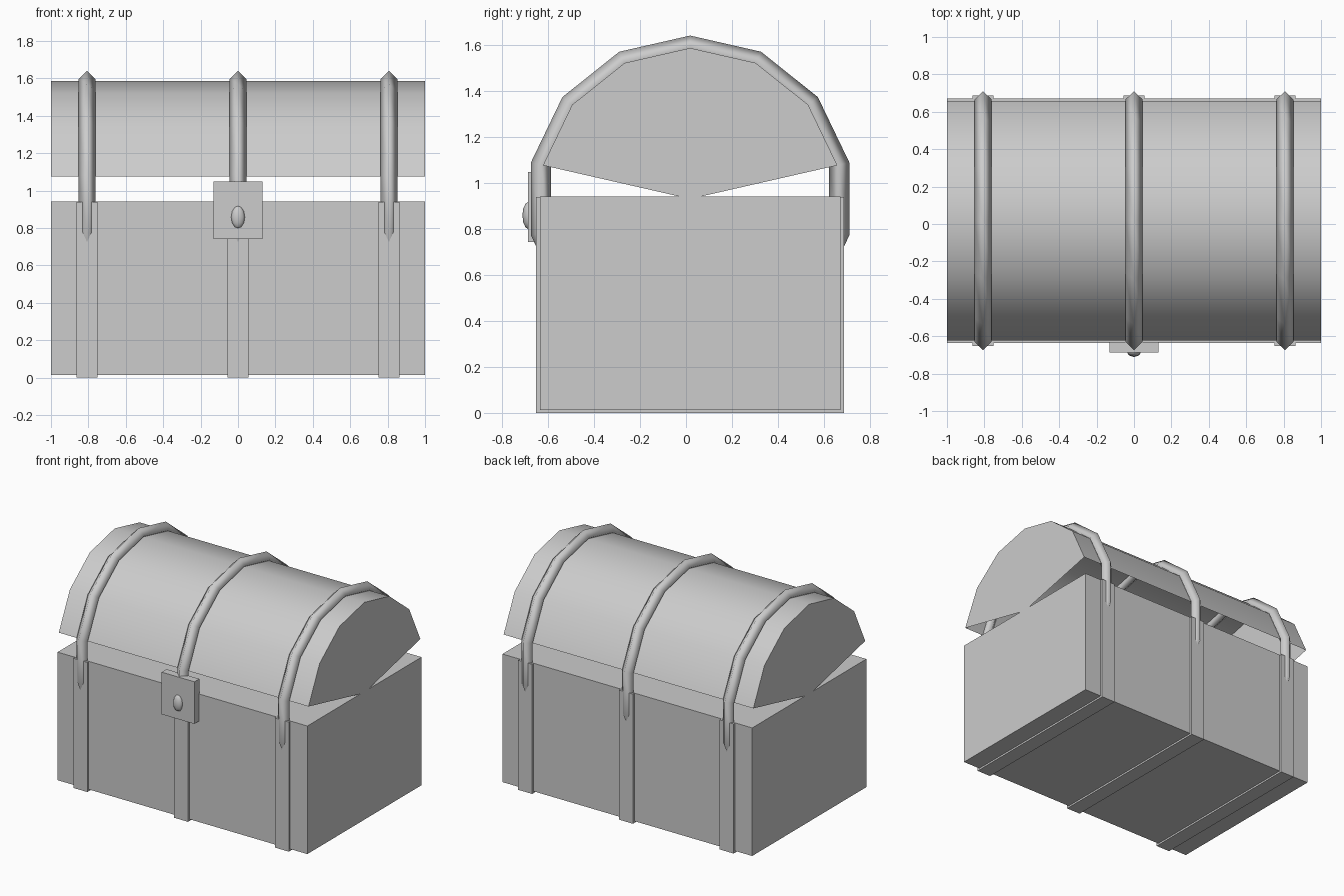
import bpy, bmesh
from math import sin, cos, pi

cube = bpy.data.objects.get("Cube")
if cube:
    bpy.data.objects.remove(cube, do_unlink=True)

MID_Y, AXIS_Z = 0.018, 0.93      # axis shared by lid and hoops
SIDES = 14                       # facets of a full lid circle
BAND_X = (-0.807, 0, 0.807)

grey = bpy.data.materials.new("plain_grey")
grey.use_nodes = True
tone = (0.604, 0.604, 0.604, 1)
grey.diffuse_color = tone
grey.node_tree.nodes["Principled BSDF"].inputs["Base Color"].default_value = tone


def finish(name):
    obj = bpy.context.object
    obj.name = obj.data.name = name
    obj.data.materials.append(grey)
    return obj


def box(name, x, y, z):
    """Box from (min, max) pairs."""
    spans = (x, y, z)
    bpy.ops.mesh.primitive_cube_add(size=1, location=[(a + b) / 2 for a, b in spans])
    obj = finish(name)
    obj.scale = [b - a for a, b in spans]
    bpy.ops.object.transform_apply(location=False, rotation=False)
    return obj


# Chest body
box("chest_body", (-1, 1), (MID_Y - 0.653, MID_Y + 0.653), (0.013, 0.94))

# Flat straps around the body and round hoops over the lid
for side, x in zip(("right", "middle", "left"), BAND_X):
    box(f"{side}_strap", (x - 0.056, x + 0.056),
        (MID_Y - 0.669, MID_Y + 0.669), (0, 0.938))
    bpy.ops.mesh.primitive_torus_add(
        major_segments=SIDES, minor_segments=4, major_radius=0.665,
        minor_radius=0.045, location=(x, MID_Y, AXIS_Z), rotation=(0, pi / 2, 0))
    finish(f"{side}_hoop")
    bpy.ops.object.shade_smooth()

# Lid: arched shell, open below, with wedge-bottomed end panels
bm = bmesh.new()
step = 2 * pi / SIDES
rims = []
for x in (-1, 1):
    rim = [bm.verts.new((x, MID_Y + 0.656 * cos(step * (k + 0.5)),
                         AXIS_Z + 0.656 * sin(step * (k + 0.5))))
           for k in range(SIDES // 2)]
    hub = bm.verts.new((x, MID_Y, AXIS_Z))
    bm.faces.new(rim + [hub])
    rims.append(rim)
for k in range(SIDES // 2 - 1):
    bm.faces.new((rims[0][k], rims[0][k + 1], rims[1][k + 1], rims[1][k]))
bmesh.ops.recalc_face_normals(bm, faces=bm.faces)
mesh = bpy.data.meshes.new("lid")
bm.to_mesh(mesh)
bm.free()
lid = bpy.data.objects.new("lid", mesh)
bpy.context.collection.objects.link(lid)
bpy.ops.object.select_all(action='DESELECT')
lid.select_set(True)
bpy.context.view_layer.objects.active = lid
finish("lid")
bpy.ops.object.shade_smooth_by_angle(angle=pi / 6)

# Lock plate and its oval stud
box("lock_plate", (-0.131, 0.131), (-0.686, -0.63), (0.742, 1.047))
bpy.ops.mesh.primitive_uv_sphere_add(segments=8, ring_count=6, radius=1,
                                     location=(0, -0.684, 0.858))
stud = finish("lock_stud")
stud.scale = (0.038, 0.027, 0.06)
bpy.ops.object.shade_smooth()
